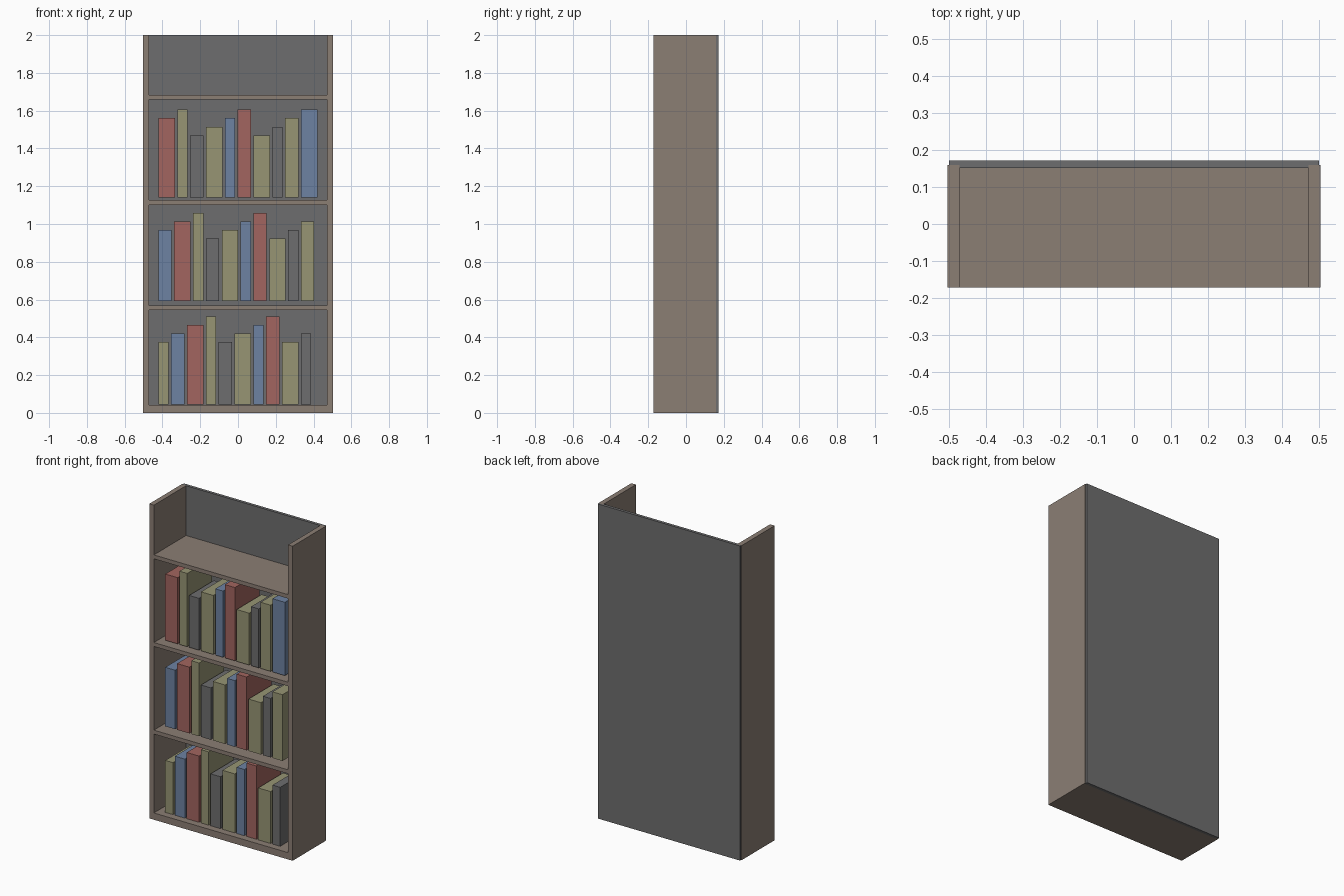
import bpy

cube = bpy.data.objects.get("Cube")
if cube:
    bpy.data.objects.remove(cube, do_unlink=True)


def material(name, rgb):
    mat = bpy.data.materials.new(name)
    mat.use_nodes = True
    mat.diffuse_color = (*rgb, 1)
    mat.node_tree.nodes["Principled BSDF"].inputs["Base Color"].default_value = (*rgb, 1)
    return mat


brown = material("brown wood", (0.26, 0.21, 0.175))
grey = material("grey", (0.155, 0.155, 0.158))
red = material("muted red", (0.36, 0.13, 0.115))
yellow = material("olive yellow", (0.31, 0.30, 0.175))
blue = material("muted blue", (0.155, 0.225, 0.36))


def box(name, x, y, z, mat):
    """Box spanning the (low, high) ranges on each axis."""
    spans = (x, y, z)
    bpy.ops.mesh.primitive_cube_add(size=1, location=[sum(s) / 2 for s in spans])
    obj = bpy.context.object
    obj.name = name
    obj.scale = [high - low for low, high in spans]
    bpy.ops.object.transform_apply(location=False, rotation=False, scale=True)
    obj.data.materials.append(mat)
    return obj


# Case: two sides, back panel and base
FRONT, INNER, OUTER = -0.171, 0.472, 0.504
box("left_side", (INNER, OUTER), (FRONT, 0.16), (0, 2), brown)
box("right_side", (-OUTER, -INNER), (FRONT, 0.16), (0, 2), brown)
box("back_panel", (-0.5, 0.5), (0.152, 0.171), (0, 2), grey)
box("base", (-INNER, INNER), (FRONT, 0.152), (0, 0.043), brown)

# Shelves
for i in range(1, 4):
    mid = 0.557 * i
    box(f"shelf_{i}", (-INNER, INNER), (FRONT, 0.152), (mid - 0.0125, mid + 0.0125), brown)

# Books: widths, heights and colours repeat in cycles, shifted by one on each row
widths = (0.054, 0.070, 0.087)
heights = (0.33, 0.375, 0.421, 0.466)
covers = (yellow, blue, red, yellow, grey)
for row in range(3):
    x = -0.421
    z = 0.045 + 0.547 * row
    for n in range(10):
        k = row + n
        w = widths[k % 3]
        box(f"book_{row + 1}_{n + 1}", (x, x + w), (-0.13, 0.12),
            (z, z + heights[k % 4]), covers[k % 5])
        x += w + 0.0135
